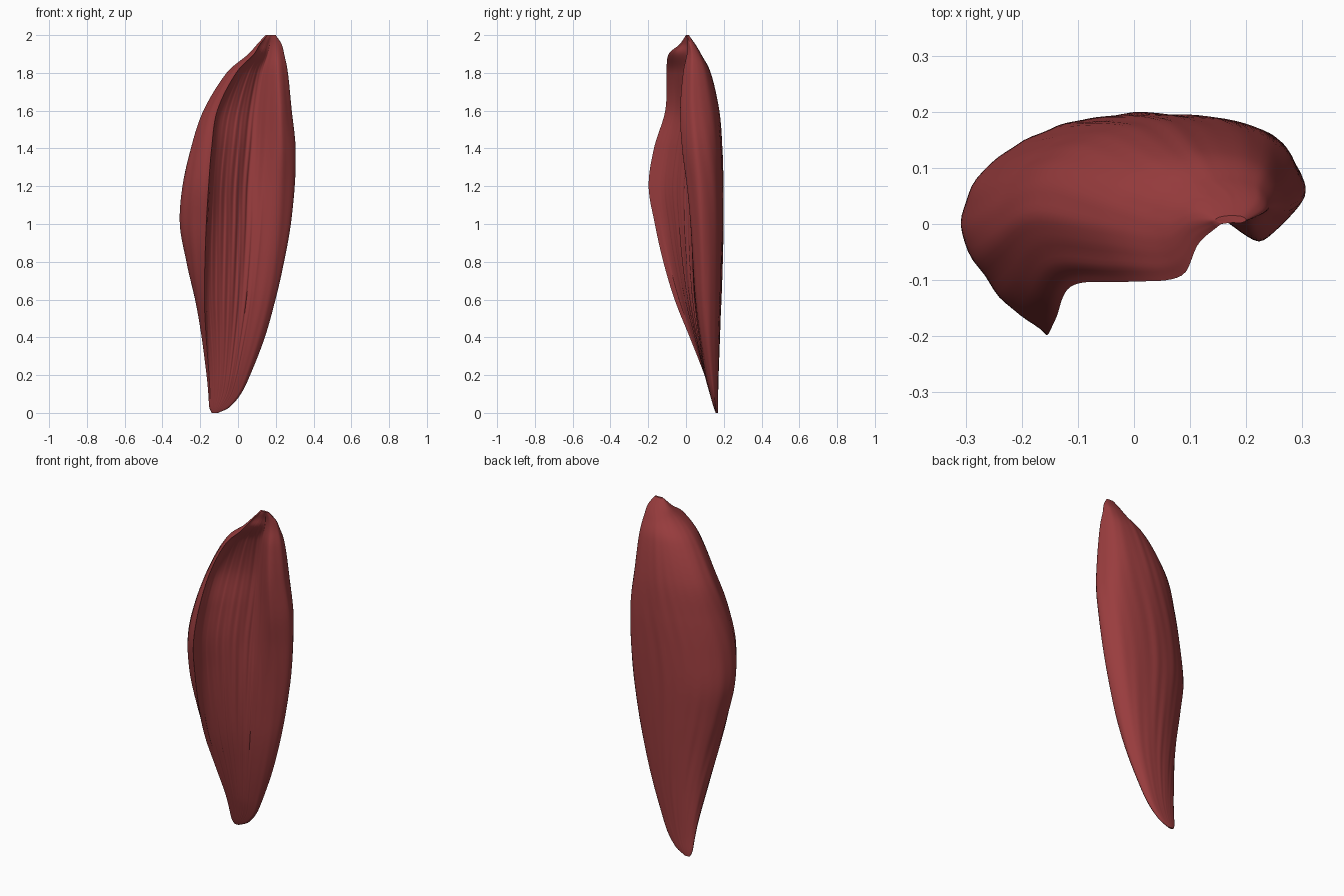
import bpy, bmesh, math

if "Cube" in bpy.data.objects:
    bpy.data.objects.remove(bpy.data.objects["Cube"])

# Sections: z, left lip x, y, left side x, right side x, back y, right lip x, y, hollow y
S = [
    (0.00, -0.130, 0.158, -0.140, -0.105, 0.168, -0.112, 0.158, 0.157),
    (0.03, -0.145, 0.148, -0.152, -0.045, 0.170, -0.06, 0.150, 0.146),
    (0.10, -0.148, 0.128, -0.157, 0.015, 0.170, 0.00, 0.136, 0.126),
    (0.20, -0.153, 0.098, -0.166, 0.064, 0.172, 0.04, 0.115, 0.100),
    (0.40, -0.168, 0.020, -0.192, 0.142, 0.179, 0.10, 0.080, 0.065),
    (0.60, -0.178, -0.060, -0.228, 0.200, 0.187, 0.15, 0.055, 0.040),
    (0.80, -0.175, -0.120, -0.272, 0.245, 0.193, 0.18, 0.040, 0.030),
    (1.00, -0.168, -0.165, -0.307, 0.280, 0.197, 0.20, 0.025, 0.030),
    (1.20, -0.156, -0.198, -0.294, 0.300, 0.197, 0.21, 0.005, 0.040),
    (1.40, -0.140, -0.170, -0.250, 0.304, 0.192, 0.22, -0.020, 0.050),
    (1.60, -0.110, -0.110, -0.182, 0.284, 0.175, 0.22, -0.030, 0.055),
    (1.80, -0.010, -0.103, -0.060, 0.264, 0.130, 0.21, -0.015, 0.040),
    (1.90, 0.085, -0.092, 0.055, 0.244, 0.080, 0.205, 0.005, 0.025),
    (1.95, 0.115, -0.035, 0.100, 0.232, 0.050, 0.20, 0.008, 0.018),
    (2.00, 0.155, 0.000, 0.145, 0.200, 0.015, 0.19, 0.002, 0.002),
]
NZ, NO, NI = 120, 80, 64


def curve(pts, n):
    """Smooth curve through unevenly spaced points, n + 1 samples."""
    t = [0.0]
    for a, b in zip(pts, pts[1:]):
        t.append(t[-1] + max(1e-5, math.dist(a, b) ** 0.75))

    def slope(i):
        a, b = max(i - 1, 0), min(i + 1, len(pts) - 1)
        return [(q - p) / (t[b] - t[a]) for p, q in zip(pts[a], pts[b])]
    out, i = [], 0
    for k in range(n + 1):
        u = t[-1] * k / n
        while i < len(pts) - 2 and u > t[i + 1]:
            i += 1
        h = t[i + 1] - t[i]
        s = (u - t[i]) / h
        a, b = slope(i), slope(i + 1)
        out.append([p * (1 + 2 * s) * (1 - s) ** 2 + ma * h * s * (1 - s) ** 2
                    + q * s * s * (3 - 2 * s) + mb * h * s * s * (s - 1)
                    for p, q, ma, mb in zip(pts[i], pts[i + 1], a, b)])
    return out


def section(row):
    """Crescent outline: rounded back, two lips and a hollow front."""
    z, lx, ly, xl, xr, yb, rx, ry, yi = row
    w = xr - xl
    gap = rx - lx
    yl, yr = ly + 0.45 * (yb - ly), ry + 0.38 * (yb - ry)
    lip = (rx - 0.2 * gap, ry + 0.5 * (yi - ry))
    outer = curve([(lx, ly),
                   (xl + 0.4 * (lx - xl), yl + 0.6 * (ly - yl)),
                   (xl, yl),
                   (xl + 0.055 * w, yl + 0.45 * (yb - yl)),
                   (xl + 0.18 * w, yl + 0.74 * (yb - yl)),
                   (xl + 0.33 * w, yl + 0.92 * (yb - yl)),
                   (xl + 0.56 * w, yb),
                   (xr - 0.12 * w, yr + 0.76 * (yb - yr)),
                   (xr, yr),
                   (xr + 0.45 * (rx - xr), yr + 0.7 * (ry - yr)),
                   (rx, ry), lip], NO)
    d = yi - ly
    inner = curve([lip, (lx + 0.6 * gap, yi + 0.03 * (yb - yi)),
                   (lx + 0.38 * gap, yi - 0.22 * d),
                   (lx + 0.18 * gap, yi - 0.46 * d),
                   (lx + 0.05 * gap, yi - 0.70 * d), (lx, ly)], NI)
    ring = outer[:-1] + inner[:-1]
    # Fine lengthwise fibres and a few shallow folds
    cx, cy = xl + 0.5 * w, 0.5 * (yb + yi)
    fade = min(1, w / 0.4) * math.sin(math.pi * z / 2) ** 0.5 if 0 < z < 2 else 0
    pts = []
    for j, (x, y) in enumerate(ring):
        a = j / len(ring) * math.tau
        f = 0.0012 * math.sin(19 * a + 2.5 * z) + 0.001 * math.sin(31 * a - 3 * z + 1)
        if j > NO:
            f *= 2
        r = math.hypot(x - cx, y - cy) or 1
        pts.append((x + f * fade * (x - cx) / r, y + f * fade * (y - cy) / r, z))
    return pts


# Muscle belly lofted through the sections
bm = bmesh.new()
rings = [[bm.verts.new(p) for p in section(r)] for r in curve(S, NZ)]
for a, b in zip(rings, rings[1:]):
    for j in range(len(a)):
        k = (j + 1) % len(a)
        bm.faces.new((a[j], a[k], b[k], b[j]))
bm.faces.new(rings[0])
bm.faces.new(rings[-1])
bmesh.ops.recalc_face_normals(bm, faces=bm.faces)
mesh = bpy.data.meshes.new("muscle_belly")
bm.to_mesh(mesh)
bm.free()
muscle = bpy.data.objects.new("muscle_belly", mesh)
bpy.context.collection.objects.link(muscle)

# Dark red flesh
mat = bpy.data.materials.new("red_flesh")
mat.diffuse_color = (0.32, 0.046, 0.048, 1)
mat.use_nodes = True
mat.node_tree.nodes["Principled BSDF"].inputs["Base Color"].default_value = mat.diffuse_color
mesh.materials.append(mat)
bpy.context.view_layer.objects.active = muscle
muscle.select_set(True)
bpy.ops.object.shade_smooth_by_angle(angle=math.radians(50))
